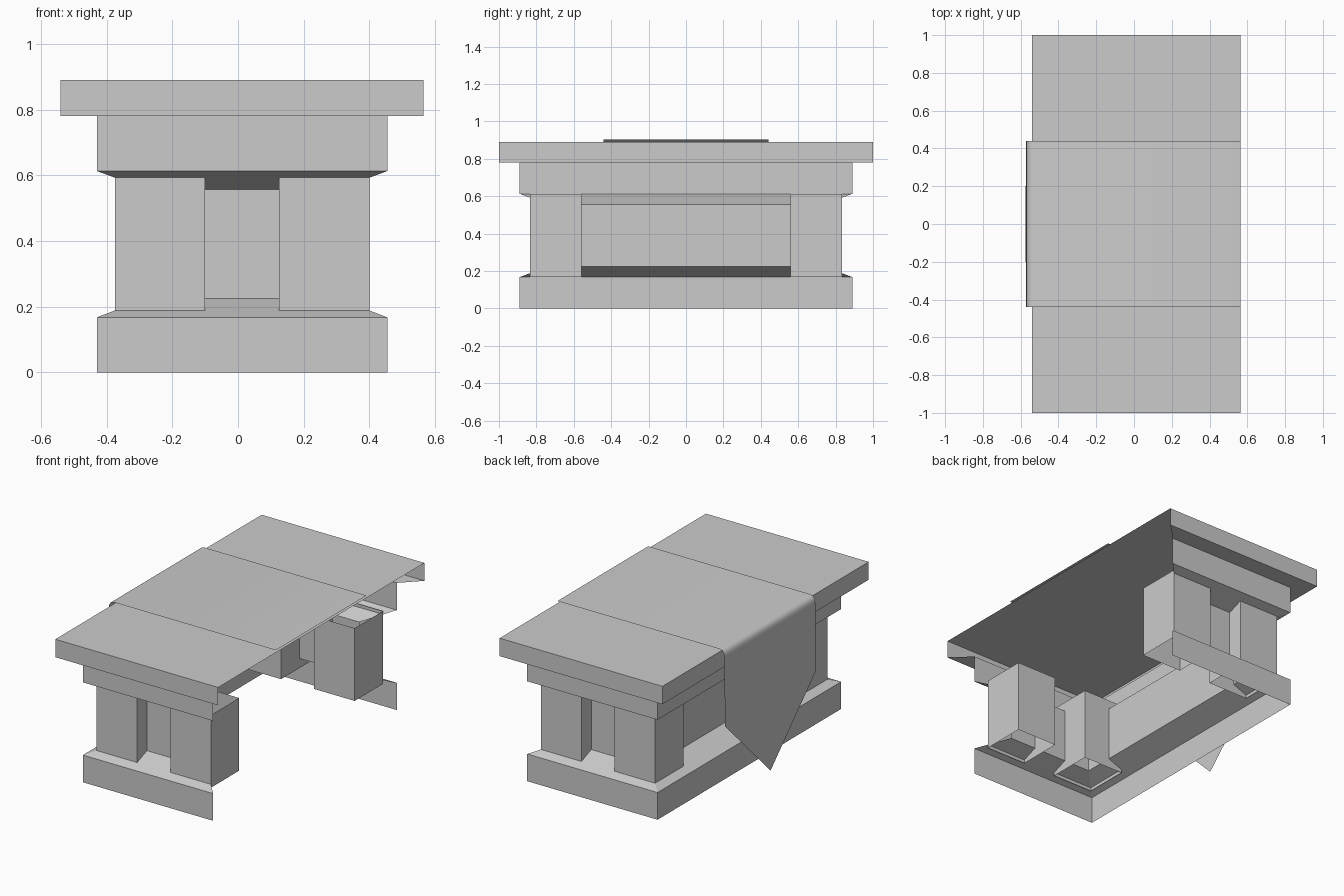
import bpy

if "Cube" in bpy.data.objects:
    bpy.data.objects.remove(bpy.data.objects["Cube"], do_unlink=True)

stone = bpy.data.materials.new("grey_stone")
stone.use_nodes = True
grey = (0.6, 0.6, 0.6, 1)
stone.diffuse_color = grey
stone.node_tree.nodes["Principled BSDF"].inputs["Base Color"].default_value = grey

CX, HX, HY = 0.0125, 0.5525, 1.0      # slab centre and half sizes


def add_mesh(name, verts, faces, smooth=False):
    mesh = bpy.data.meshes.new(name)
    mesh.from_pydata(verts, [], faces)
    mesh.materials.append(stone)
    for p in mesh.polygons:
        p.use_smooth = smooth
    obj = bpy.data.objects.new(name, mesh)
    bpy.context.collection.objects.link(obj)
    return obj


def ring(inset, z):
    """Rectangle corners, starting at the open +x side."""
    x, y = HX - inset, HY - inset
    return [(CX + x, -y, z), (CX - x, -y, z), (CX - x, y, z), (CX + x, y, z)]


def stepped_shell(name, profile, capped=False):
    """Sweep an (inset, height) profile round three sides, leaving +x open."""
    verts = [v for inset, z in profile for v in ring(inset, z)]
    faces = []
    for r in range(len(profile) - 1):
        for s in range(3):
            a, b = 4 * r + s, 4 * r + s + 1
            faces.append((b, a, a + 4, b + 4))
    if capped:
        n = len(verts)
        faces.append((n - 1, n - 2, n - 3, n - 4))
    return add_mesh(name, verts, faces)


# Altar body: plinth, recessed core, upper block and table slab
stepped_shell("plinth", [(0.11, 0), (0.11, 0.167), (0.26, 0.225)])
stepped_shell("core", [(0.26, 0.225), (0.26, 0.557)])
stepped_shell("upper_block", [(0.26, 0.557), (0.11, 0.613), (0.11, 0.78)])
stepped_shell("table_slab", [(0.11, 0.78), (0, 0.78), (0, 0.89)], capped=True)

# Four open-ended corner pillars
for side, sx in (("right", -1), ("left", 1)):
    for end, sy in (("front", -1), ("back", 1)):
        outer_x, outer_y = HX - 0.165, HY - 0.165
        xs = sorted((CX + sx * outer_x, CX + sx * (outer_x - 0.275)))
        ys = sorted((sy * outer_y, sy * (outer_y - 0.275)))
        plan = [(xs[0], ys[0]), (xs[1], ys[0]), (xs[1], ys[1]), (xs[0], ys[1])]
        verts = [(x, y, z) for z in (0.167, 0.613) for x, y in plan]
        faces = [(i, (i + 1) % 4, (i + 1) % 4 + 4, i + 4) for i in range(4)]
        add_mesh(f"{end}_{side}_pillar", verts, faces)

# Cloth runner: thin sheet over the slab with a pointed drop on the -x side
path = [(0.565, 0.904), (-0.535, 0.904), (-0.555, 0.898), (-0.567, 0.88), (-0.57, 0.855), (-0.572, 0.44)]
verts = [(x, y, z) for x, z in path for y in (-0.44, 0.44)]
faces = [(i, i + 2, i + 3, i + 1) for i in range(0, len(verts) - 2, 2)]
faces = [f[::-1] for f in faces]
tip = len(verts)
verts.append((-0.574, 0, 0))
faces.append((tip - 2, tip - 1, tip))
add_mesh("cloth_runner", verts, faces, smooth=True)
